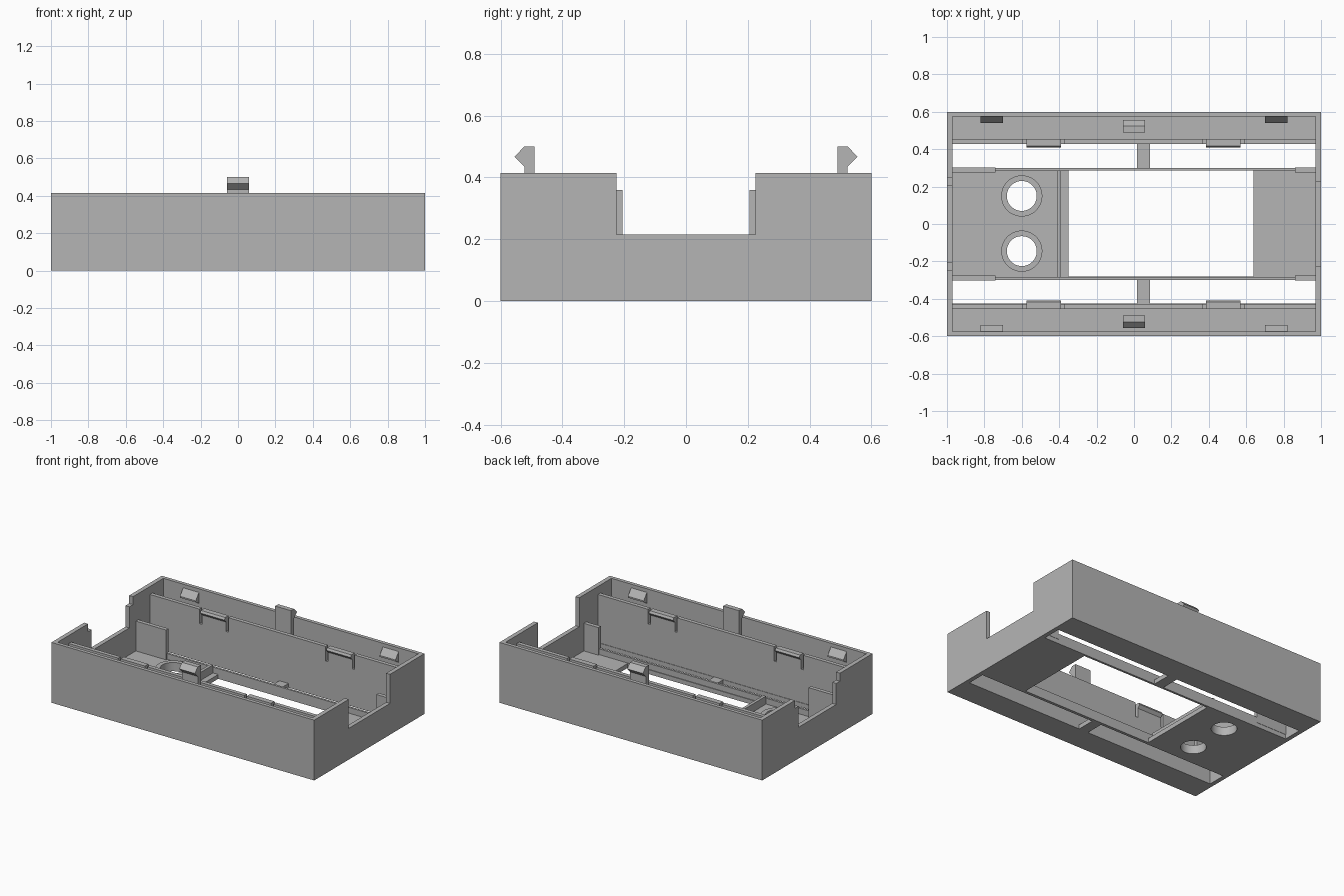
import bpy, bmesh, math
from mathutils import Vector

cube = bpy.data.objects.get("Cube")
if cube:
    bpy.data.objects.remove(cube)

grey = bpy.data.materials.new("plain grey")
grey.use_nodes = True
COLOUR = (0.46, 0.46, 0.46, 1)
grey.diffuse_color = COLOUR
grey.node_tree.nodes["Principled BSDF"].inputs["Base Color"].default_value = COLOUR

H = 0.415       # shell height
T = 0.03        # floor and end wall thickness
INNER = 0.36    # inner wall height


def prism(name, profile, axis, lo, hi):
    """Extrude a closed 2D profile along x (profile y, z) or along y (profile x, z)."""
    bm = bmesh.new()
    place = (lambda a, b: (lo, a, b)) if axis == "x" else (lambda a, b: (a, lo, b))
    face = bm.faces.new([bm.verts.new(place(a, b)) for a, b in profile])
    out = bmesh.ops.extrude_face_region(bm, geom=[face])
    step = Vector((hi - lo, 0, 0)) if axis == "x" else Vector((0, hi - lo, 0))
    bmesh.ops.translate(bm, vec=step, verts=[v for v in out["geom"] if isinstance(v, bmesh.types.BMVert)])
    bmesh.ops.recalc_face_normals(bm, faces=bm.faces)
    mesh = bpy.data.meshes.new(name)
    bm.to_mesh(mesh)
    bm.free()
    mesh.materials.append(grey)
    obj = bpy.data.objects.new(name, mesh)
    bpy.context.collection.objects.link(obj)
    return obj


def rect(a0, a1, b0, b1):
    return [(a0, b0), (a1, b0), (a1, b1), (a0, b1)]


def box(name, x0, x1, y0, y1, z0, z1):
    return prism(name, rect(y0, y1, z0, z1), "x", x0, x1)


def circle(x, y, r, n=48):
    return [(x + r * math.cos(2 * math.pi * i / n), y + r * math.sin(2 * math.pi * i / n)) for i in range(n)]


def plate(name, loops, z0, z1):
    """Flat plate: the first loop is the outline, the others are holes."""
    curve = bpy.data.curves.new(name, "CURVE")
    curve.dimensions = "2D"
    curve.fill_mode = "BOTH"
    curve.extrude = (z1 - z0) / 2
    for loop in loops:
        spline = curve.splines.new("POLY")
        spline.points.add(len(loop) - 1)
        for p, (x, y) in zip(spline.points, loop):
            p.co = (x, y, 0, 1)
        spline.use_cyclic_u = True
    curve.materials.append(grey)
    obj = bpy.data.objects.new(name, curve)
    obj.location.z = (z0 + z1) / 2
    bpy.context.collection.objects.link(obj)
    bpy.ops.object.select_all(action="DESELECT")
    obj.select_set(True)
    bpy.context.view_layer.objects.active = obj
    bpy.ops.object.convert(target="MESH")
    obj = bpy.context.object
    bpy.ops.object.shade_smooth_by_angle(angle=math.radians(30))
    return obj


# Floor with window, two round holes and four long slots
holes = [rect(-0.35, 0.64, -0.28, 0.285)]
holes += [circle(-0.6, y, 0.08) for y in (-0.145, 0.15)]
for y0, y1 in ((0.3, 0.43), (-0.425, -0.3)):
    holes += [rect(-0.97, 0.015, y0, y1), rect(0.085, 0.97, y0, y1)]
plate("floor", [rect(-1, 1, -0.6, 0.6)] + holes, 0, T)

# Raised rings round the holes
for i, y in enumerate((-0.145, 0.15)):
    plate(f"hole_ring_{i + 1}", [circle(-0.6, y, 0.11), circle(-0.6, y, 0.08)], T, 0.06)


def end_profile(notch):
    """End wall outline in y, z; notch lists its right half from the top down."""
    right = [(y, z) for y, z in notch]
    left = [(-y, z) for y, z in reversed(notch)]
    return [(-0.6, 0), (0.6, 0), (0.6, H)] + right + left + [(-0.6, H)]


# End walls with notches
prism("end_wall_left", end_profile([(0.225, H), (0.225, 0.215)]), "x", 0.97, 1)
prism("end_wall_right", end_profile([(0.245, H), (0.245, INNER), (0.205, INNER), (0.205, 0.215)]), "x", -1, -0.97)

# Inner wall outline with slits beside the flexible latches
LATCHES = ((-0.575, -0.39), (0.385, 0.57))
inner = [(0.97, T), (0.97, INNER)]
for a, b in reversed(LATCHES):
    for s0, s1 in ((b + 0.018, b), (a, a - 0.018)):
        inner += [(s0, INNER), (s0, 0.26), (s1, 0.26), (s1, INNER)]
inner += [(-0.97, INNER), (-0.97, T)]

for side, s in (("back", 1), ("front", -1)):
    def ybox(name, x0, x1, y0, y1, z0, z1):
        return box(f"{side}_{name}", x0, x1, s * y0, s * y1, z0, z1)

    def bar(name, profile, x0, x1):
        return prism(f"{side}_{name}", [(s * y, z) for y, z in profile], "x", x0, x1)

    # Long outer and inner walls
    ybox("outer_wall", -0.97, 0.97, 0.575, 0.6, T, H)
    prism(f"{side}_inner_wall", inner, "y", s * 0.428, s * 0.455)

    # Low rim along the middle floor and upright tabs at its ends
    ybox("floor_rim", -0.97, 0.97, 0.285, 0.3, T, 0.07)
    ybox("tall_tab", -0.97, -0.74, 0.275, 0.302, T, 0.235)
    ybox("short_tab", 0.86, 0.97, 0.275, 0.302, T, 0.22)

    # Latch lips on the inner wall
    for i, (a, b) in enumerate(LATCHES):
        bar(f"latch_lip_{i + 1}", [(0.428, INNER), (0.418, INNER), (0.41, 0.345), (0.428, 0.325)], a, b)

    # Wedge catches on the outer wall
    for i, x in enumerate((-0.76, 0.76)):
        bar(f"wedge_catch_{i + 1}", [(0.575, 0.39), (0.54, 0.345), (0.54, 0.335), (0.575, 0.315)], x - 0.06, x + 0.06)

    # Central snap hook rising from the channel
    bar("snap_hook", [(0.49, T), (0.49, 0.5), (0.523, 0.5), (0.555, 0.467), (0.523, 0.435), (0.523, T)], -0.06, 0.06)

# Divider between the holes and the window
box("divider", -0.41, -0.39, -0.285, 0.285, T, 0.085)
